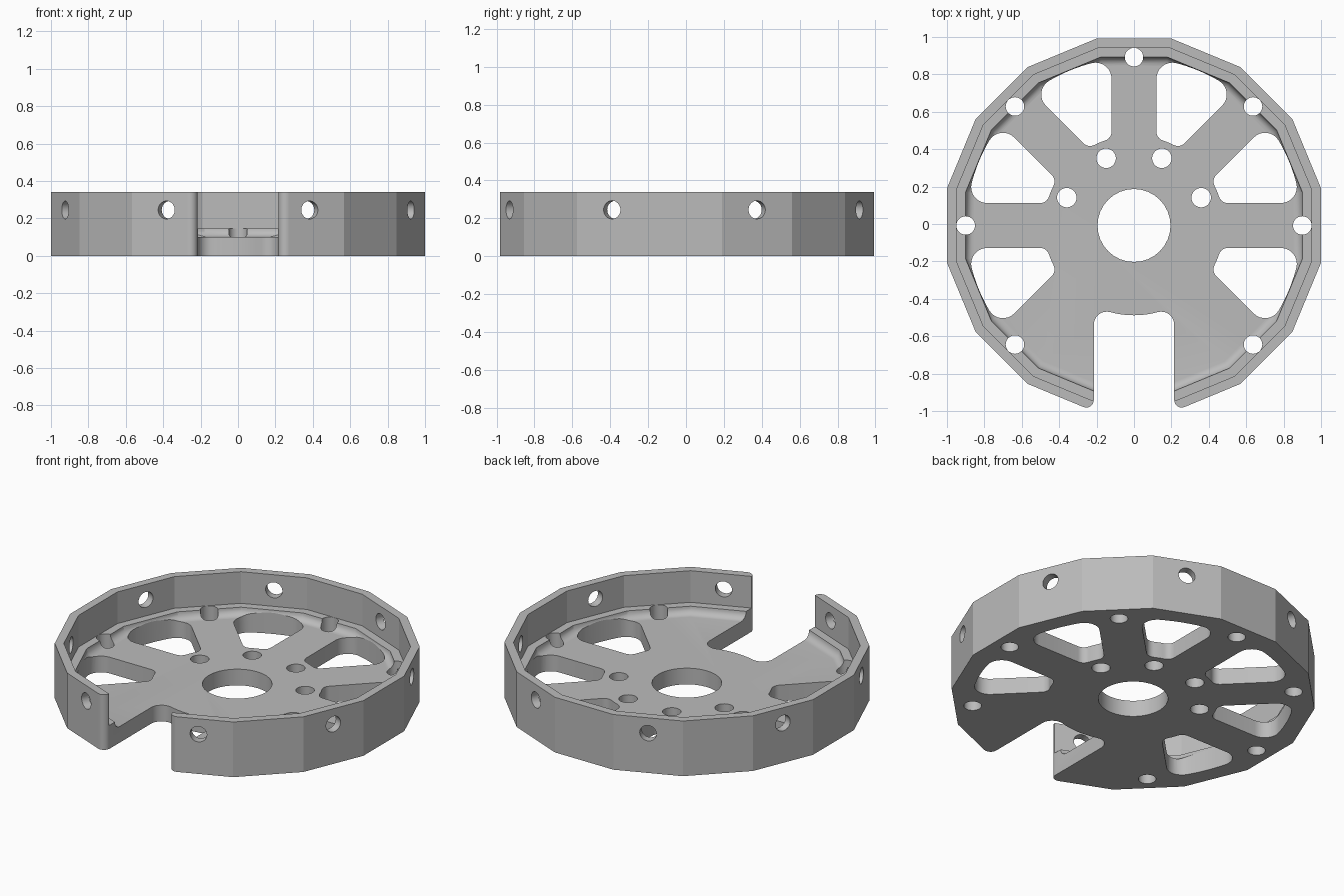
import bpy, bmesh
from math import sin, cos, asin, radians, pi
from mathutils import Vector, Matrix

SIDES = 16
HEIGHT, FLOOR, LEDGE = 0.34, 0.10, 0.145
OFFSET = Vector((0, -0.008, 0))

cube = bpy.data.objects.get("Cube")
if cube:
    bpy.data.objects.remove(cube, do_unlink=True)

mat = bpy.data.materials.new("plain grey")
mat.use_nodes = True
grey = (0.5, 0.5, 0.5, 1)
mat.diffuse_color = grey
mat.node_tree.nodes["Principled BSDF"].inputs["Base Color"].default_value = grey


def make_object(name, bm):
    bmesh.ops.recalc_face_normals(bm, faces=bm.faces)
    mesh = bpy.data.meshes.new(name)
    bm.to_mesh(mesh)
    bm.free()
    mesh.materials.append(mat)
    obj = bpy.data.objects.new(name, mesh)
    bpy.context.collection.objects.link(obj)
    return obj


def polar(r, a):
    return Vector((r * cos(a), r * sin(a)))


def arc(centre, r, a0, a1, n=8):
    return [Vector(centre) + polar(r, a0 + (a1 - a0) * i / n) for i in range(n + 1)]


def prism(bm, points, z0, z1, turn=0.0):
    """Extrude an outline upward after turning it about the z axis."""
    rot = Matrix.Rotation(turn, 3, 'Z')
    low = [bm.verts.new(rot @ Vector((p.x, p.y, z0))) for p in points]
    high = [bm.verts.new(v.co + Vector((0, 0, z1 - z0))) for v in low]
    bm.faces.new(low[::-1])
    bm.faces.new(high)
    n = len(low)
    for i in range(n):
        j = (i + 1) % n
        bm.faces.new((low[i], low[j], high[j], high[i]))


def circle(centre, r):
    return arc(centre, r, 0, 2 * pi, 32)[:-1]


def mirrored(half):
    """Close a half outline across the local x axis."""
    other = [Vector((p.x, -p.y)) for p in reversed(half) if abs(p.y) > 1e-5]
    return [p for p in half] + other


# Faceted dish: floor, coved ledge and outer wall
profile = [Vector(p) for p in ((1, 0), (1, HEIGHT), (0.95, HEIGHT), (0.95, LEDGE))]
cove = LEDGE - FLOOR
profile += arc((0.90 - cove, LEDGE), cove, 0, -pi / 2, 6)
bm = bmesh.new()
rings = []
for p in profile:
    r = p.x / cos(pi / SIDES)
    rings.append([bm.verts.new((*polar(r, (i + 0.5) * 2 * pi / SIDES), p.y))
                  for i in range(SIDES)])
for a, b in zip(rings, rings[1:]):
    for i in range(SIDES):
        j = (i + 1) % SIDES
        bm.faces.new((a[i], a[j], b[j], b[i]))
bm.faces.new(rings[0][::-1])
bm.faces.new(rings[-1])
body = make_object("wheel_dish", bm)

# All cutouts, gathered in one cutter
cut = bmesh.new()
step = pi / 4
prism(cut, circle((0, 0), 0.195), -0.1, 0.25)
for k in range(4):
    prism(cut, circle(polar(0.389, (k + 0.5) * step), 0.052), -0.1, 0.25)
for k in range(8):
    if k != 6:
        prism(cut, circle(polar(0.9, k * step), 0.0495), -0.1, 0.25)

# Rounded pockets between the spokes
half_angle, spoke, inner, outer = step / 2, 0.12, 0.48, 0.897
side = half_angle + pi / 2
f = 0.05
a = half_angle - asin((spoke + f) / (inner + f))
half = arc((0, 0), inner, 0, a, 3)[:-1]
half += arc(polar(inner + f, a), f, a + pi, side)
f = 0.085
a = half_angle - asin((spoke + f) / (outer - f))
half += arc(polar(outer - f, a), f, side, a)
half += arc((0, 0), outer, a, 0, 5)[1:]
for k in (0, 1, 2, 3, 4, 7):
    prism(cut, mirrored(half), -0.1, 0.22, (k + 0.5) * step)

# Front notch with rounded inner and outer corners (local x points forward)
width, f = 0.215, 0.07
a = asin((width - f) / (inner + f))
half = arc((0, 0), inner, 0, a, 5)[:-1]
half += arc(polar(inner + f, a), f, a + pi, pi / 2)
f = 0.04
y = width + f
x = (1 - f - y * sin(half_angle)) / cos(half_angle)
half += arc((x, y), f, -pi / 2, half_angle)
half += [Vector((x, y)) + polar(0.3, half_angle)]
prism(cut, mirrored(half), -0.1, 0.5, -pi / 2)

# Radial holes through the wall
for k in range(8):
    turn = (k + 0.5) * step
    place = (Matrix.Rotation(turn, 4, 'Z') @ Matrix.Translation((1.01, 0, 0.245))
             @ Matrix.Rotation(pi / 2, 4, 'Y'))
    bmesh.ops.create_cone(cut, cap_ends=True, segments=32, radius1=0.048,
                          radius2=0.048, depth=0.18, matrix=place)
cutter = make_object("cutouts", cut)
cutter.hide_render = True

mod = body.modifiers.new("cutouts", 'BOOLEAN')
mod.operation = 'DIFFERENCE'
mod.solver = 'EXACT'
mod.object = cutter
bpy.ops.object.select_all(action='DESELECT')
bpy.context.view_layer.objects.active = body
body.select_set(True)
bpy.ops.object.modifier_apply(modifier=mod.name)
bpy.data.objects.remove(cutter, do_unlink=True)

body.data.transform(Matrix.Translation(OFFSET))
bpy.ops.object.shade_smooth_by_angle(angle=radians(20))
